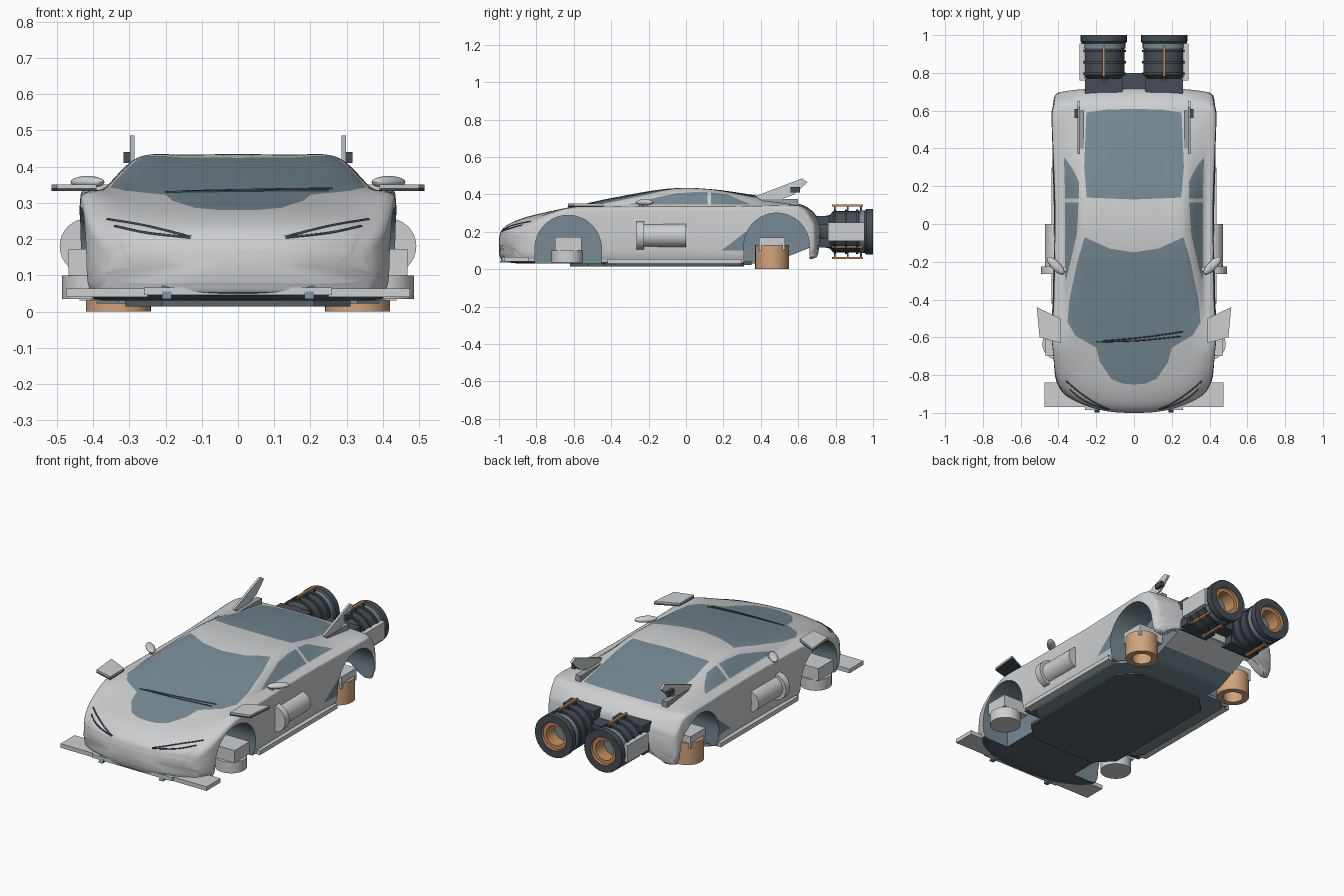
import bpy, bmesh, math
from mathutils import Vector, Matrix
from mathutils.bvhtree import BVHTree

old = bpy.data.objects.get("Cube")
if old:
    bpy.data.objects.remove(old, do_unlink=True)


def colour(name, *rgb):
    mat = bpy.data.materials.new(name)
    mat.use_nodes = True
    mat.diffuse_color = (*rgb, 1)
    mat.node_tree.nodes["Principled BSDF"].inputs["Base Color"].default_value = (*rgb, 1)
    return mat


silver = colour("silver paint", .61, .625, .64)
glass = colour("blue grey glass", .185, .255, .295)
dark = colour("dark metal", .062, .075, .092)
slate = colour("slate floor", .1, .125, .145)
tan = colour("tan copper", .64, .37, .205)
copper = colour("deep copper", .55, .27, .11)
steel = colour("steel grey", .33, .36, .38)


def finish(name, bm, mats, mirror=False, smooth=True):
    """Turn a bmesh in world coordinates into an object."""
    bmesh.ops.recalc_face_normals(bm, faces=bm.faces)
    mesh = bpy.data.meshes.new(name)
    bm.to_mesh(mesh)
    bm.free()
    obj = bpy.data.objects.new(name, mesh)
    bpy.context.collection.objects.link(obj)
    for mat in mats:
        mesh.materials.append(mat)
    if mirror:
        obj.modifiers.new("mirror", 'MIRROR')
    if smooth:
        shade(obj)
    return obj


def activate(obj):
    bpy.ops.object.select_all(action='DESELECT')
    obj.select_set(True)
    bpy.context.view_layer.objects.active = obj


def shade(obj):
    activate(obj)
    bpy.ops.object.shade_smooth_by_angle(angle=math.radians(35))


def box(name, mat, xs, ys, zs, mirror=True):
    bm = bmesh.new()
    spans = (xs, ys, zs)
    centre = Vector([(a + b) / 2 for a, b in spans])
    size = Matrix.Diagonal([b - a for a, b in spans]).to_4x4()
    bmesh.ops.create_cube(bm, size=1, matrix=Matrix.Translation(centre) @ size)
    return finish(name, bm, [mat], mirror, False)


def prism(name, mats, points, axis, low, high, mirror=True):
    """Extrude a flat outline along the x or z axis."""
    bm = bmesh.new()
    place = (lambda a, b, h: (h, a, b)) if axis == 'x' else (lambda a, b, h: (a, b, h))
    ends = [[bm.verts.new(place(a, b, h)) for a, b in points] for h in (low, high)]
    for ring in ends:
        bm.faces.new(ring)
    for i in range(len(points)):
        bm.faces.new((ends[0][i - 1], ends[0][i], ends[1][i], ends[1][i - 1]))
    return finish(name, bm, mats, mirror, False)


def lathe(name, mat, profile, centre, axis, sides=32):
    """Spin (radius, height) pairs around the y or z axis, mirrored in x."""
    bm = bmesh.new()
    rings = []
    for r, h in profile:
        ring = []
        for k in range(sides):
            a = math.tau * k / sides
            u, v = r * math.cos(a), r * math.sin(a)
            ring.append(bm.verts.new(Vector(centre) + Vector((u, h, v) if axis == 'y' else (u, v, h))))
        rings.append(ring)
    for low, high in zip(rings, rings[1:]):
        for k in range(sides):
            bm.faces.new((low[k - 1], low[k], high[k], high[k - 1]))
    bmesh.ops.remove_doubles(bm, verts=bm.verts, dist=1e-5)
    return finish(name, bm, [mat], True)


def spline(points, steps):
    """Smooth curve through points of any dimension."""
    p = [Vector(q) for q in points]
    p = [p[0] * 2 - p[1]] + p + [p[-1] * 2 - p[-2]]
    out = []
    for a, b, c, d in zip(p, p[1:], p[2:], p[3:]):
        for k in range(steps):
            t = k / steps
            out.append((b * 2 + (c - a) * t + (a * 2 - b * 5 + c * 4 - d) * t ** 2
                        + (b * 3 - a - c * 3 + d) * t ** 3) * .5)
    return out + [p[-2]]


def clamp(t):
    return max(0, min(1, t))


# Body stations: y, half width, floor, shoulder, roof half width, roof edge, roof centre
stations = spline([
    (-1, .36, .08, .15, .3, .165, .17), (-.985, .385, .05, .19, .3, .205, .21),
    (-.94, .41, .035, .225, .3, .24, .245), (-.85, .425, .03, .265, .28, .275, .28),
    (-.7, .435, .03, .31, .29, .312, .315), (-.58, .44, .03, .325, .31, .335, .34),
    (-.4, .43, .03, .33, .318, .365, .38), (-.1, .425, .03, .333, .277, .42, .43),
    (.13, .425, .03, .333, .274, .42, .428), (.4, .435, .03, .335, .265, .375, .39),
    (.58, .44, .04, .335, .26, .345, .355), (.65, .43, .05, .318, .25, .326, .33),
    (.705, .42, .06, .25, .25, .27, .275), (.718, .4, .08, .2, .25, .215, .22)], 12)


def section(station, closed=False):
    """One ring of the shell; a closed ring folds onto its middle line."""
    y, w, floor, shoulder, rw, edge, top = station
    half = spline([(0, floor), (.85 * w, floor), (.97 * w, floor + .025),
                   (w, floor + .4 * (shoulder - floor)), (.99 * w, shoulder - .03),
                   (.965 * w, shoulder), (.87 * w, shoulder + .008), (rw, edge),
                   (rw / 2, edge + .75 * (top - edge)), (0, top)], 6)
    if closed:
        n = len(half) - 1
        half = [Vector((w * math.sin(math.pi * i / n), (floor + top) / 2)) for i in range(n + 1)]
    ring = [(p.x, p.y) for p in half] + [(-p.x, p.y) for p in half[-2:0:-1]]
    out = []
    for x, z in ring:
        u = abs(x) / .43
        bend = .14 * u ** 2.5 * clamp((-.6 - y) / .4) - .03 * u ** 4 * clamp((y - .5) / .2)
        diffuser = .03 + .1 * clamp((y - .45) / .25) * clamp((.36 - abs(x)) / .08)
        out.append((x, y + bend, max(z, diffuser)))
    return out


# Glass outlines: half plans in (x, y), side shapes in (y, z)
plans = [
    [(0, -.15), (.13, -.13), (.262, -.07), (.3, -.2), (.342, -.4), (.352, -.52), (.31, -.59),
     (.2, -.655), (.18, -.73), (.12, -.82), (.06, -.845), (0, -.85)],
    [(0, .13), (.25, .14), (.264, .3), (.252, .59), (.15, .605), (0, .61)]]
sides = [
    [(-.31, .345), (-.2, .373), (-.06, .405), (.04, .412), (.115, .412), (.115, .345)],
    [(.135, .345), (.135, .411), (.22, .4), (.35, .345)],
    [(.19, .1), (.32, .2), (.36, .2), (.36, .1)]]


def score(bm, a, b, along):
    """Cut the shell along one outline edge, swept along an axis."""
    a, b, along = Vector(a), Vector(b), Vector(along)
    low = [min(p, q) - .04 for p, q in zip(a, b)]
    high = [max(p, q) + .04 for p, q in zip(a, b)]
    geom = set()
    for f in bm.faces:
        c = f.calc_center_median()
        if (abs(c.x) > .2 if along.x else c.z > .2) and all(
                along[k] or low[k] < c[k] < high[k] for k in range(3)):
            geom.update((f, *f.edges, *f.verts))
    bmesh.ops.bisect_plane(bm, geom=list(geom), dist=1e-5, plane_co=a, plane_no=(b - a).cross(along))


def inside(u, v, outline):
    hit = False
    for (a, b), (c, d) in zip(outline, outline[1:] + outline[:1]):
        if (b > v) != (d > v) and u < a + (c - a) * (v - b) / (d - b):
            hit = not hit
    return hit


def paint(c, n):
    """Pick the body colour of a face: silver, glass or slate."""
    x, y, z = abs(c.x), c.y, c.z
    if n.z < -.6 and z < .14:
        return 2 if y < .3 else int(y < .56)
    if z > .2 and n.z > 0 and any(inside(x, y, o) for o in plans):
        return 1
    return int(x > .26 and any(inside(y, z, o) for o in sides))


bm = bmesh.new()
sections = [section(stations[0], True)] + [section(s) for s in stations] + [section(stations[-1], True)]
rings = [[bm.verts.new(co) for co in ring] for ring in sections]
for a, b in zip(rings, rings[1:]):
    for i in range(len(a)):
        bm.faces.new((a[i - 1], a[i], b[i], b[i - 1]))
bmesh.ops.remove_doubles(bm, verts=rings[0] + rings[-1], dist=1e-5)
bmesh.ops.recalc_face_normals(bm, faces=bm.faces)
surface = BVHTree.FromBMesh(bm)
for outline in plans:
    for (a, b), (c, d) in zip(outline, outline[1:]):
        for s in (-1, 1):
            score(bm, (s * a, b, 0), (s * c, d, 0), (0, 0, 1))
for outline in sides:
    for (a, b), (c, d) in zip(outline, outline[1:] + outline[:1]):
        score(bm, (0, a, b), (0, c, d), (1, 0, 0))
bm.normal_update()
for face in bm.faces:
    face.material_index = paint(face.calc_center_median(), face.normal)
body = finish("body_shell", bm, [silver, glass, slate], smooth=False)

# Wheel arches cut from the shell
for y, z, r in ((-.63, .11, .178), (.485, .125, .175)):
    arch = [(y + r * math.cos(math.pi * k / 24), z + r * math.sin(math.pi * k / 24)) for k in range(25)]
    arch += [(y - r, -.1), (y + r, -.1)]
    for low, high in ((.24, .6), (-.6, -.24)):
        cutter = prism("arch_cutter", [silver, glass, slate], arch, 'x', low, high, False)
        cutter.hide_render = True
        for p in cutter.data.polygons:
            p.material_index = 1
        cut = body.modifiers.new("arch", 'BOOLEAN')
        cut.operation, cut.solver, cut.object = 'DIFFERENCE', 'EXACT', cutter
        activate(body)
        bpy.ops.object.modifier_apply(modifier=cut.name)
        bpy.data.objects.remove(cutter, do_unlink=True)
shade(body)


def streak(name, points, origin, direction, mirror):
    """Thin dark line laid on the body."""
    hits = [surface.ray_cast(origin(a, b), Vector(direction))[0] for a, b in spline(points, 6)]
    curve = bpy.data.curves.new(name, 'CURVE')
    curve.dimensions, curve.bevel_depth = '3D', .0035
    line = curve.splines.new('POLY')
    line.points.add(len(hits) - 1)
    for point, hit in zip(line.points, hits):
        point.co = (*hit, 1)
    curve.materials.append(dark)
    obj = bpy.data.objects.new(name, curve)
    bpy.context.collection.objects.link(obj)
    if mirror:
        obj.modifiers.new("mirror", 'MIRROR')


# Headlight slits and wipers
for name, slit in (("headlight_upper", [(.13, .206), (.25, .236), (.36, .255)]),
                   ("headlight_lower", [(.13, .204), (.25, .217), (.34, .236)])):
    streak(name, slit, lambda a, b: Vector((a, -2, b)), (0, 1, 0), True)
for name, blade in (("wiper_arm", [(-.17, -.62), (.05, -.6), (.26, -.57)]),
                    ("wiper_blade", [(-.2, -.625), (.03, -.617), (.25, -.595)])):
    streak(name, blade, lambda a, b: Vector((a, b, 1)), (0, 0, -1), False)


# Underbody panels, skirts and front splitter
def floor_outline(x, y0, y1, c):
    return [(-x, y0 + c), (-x + c, y0), (x - c, y0), (x, y0 + c),
            (x, y1 - c), (x - c, y1), (-x + c, y1), (-x, y1 - c)]


prism("floor_frame", [glass], floor_outline(.39, -.44, .35, .06), 'z', .022, .04, False)
prism("floor_panel", [slate], floor_outline(.31, -.62, .31, .1), 'z', .014, .03, False)
box("side_skirt", silver, (.39, .437), (-.42, .3), (.03, .055))
box("splitter", silver, (.25, .475), (-.97, -.84), (.04, .064))
box("splitter_bridge", silver, (-.26, .26), (-.985, -.88), (.045, .066), False)
prism("splitter_fin", [glass], [(-.998, .035), (-.9, .035), (-.9, .085), (-.965, .085)], 'x', .183, .21)

# Folded wheel thrusters
lathe("front_thruster", silver, [(0, 0), (.085, 0), (.085, .065), (0, .065)], (.4, -.635, .035), 'z')
box("front_thruster_mount", silver, (.3, .468), (-.7, -.56), (.1, .172))
lathe("rear_thruster", tan, [(0, .07), (.055, .07), (.055, 0), (.09, 0), (.09, .13), (0, .13)],
      (.33, .46, 0), 'z')
box("rear_thruster_mount", silver, (.24, .4), (.39, .53), (.1, .17))

# Side pods
lathe("side_pod", silver, [(0, -.24), (.062, -.24), (.062, 0), (0, 0)], (.41, 0, .18), 'y')
lathe("side_pod_collar", silver, [(0, -.265), (.077, -.265), (.077, -.225), (0, -.225)], (.415, 0, .18), 'y')

# Winglets, mirrors and tail fins
winglet = [(.39, -.63), (.5, -.6), (.515, -.44), (.39, -.5)]
prism("winglet", [silver], winglet, 'z', .341, .35)
prism("winglet_base", [dark], winglet, 'z', .332, .341)
bm = bmesh.new()
turn = Matrix.Translation((.415, -.22, .357)) @ Matrix.Rotation(math.radians(45), 4, 'Z')
bmesh.ops.create_uvsphere(bm, u_segments=20, v_segments=10, radius=1,
                          matrix=turn @ Matrix.Diagonal((.062, .024, .017, 1)))
finish("mirror_housing", bm, [silver], True)
box("mirror_stalk", silver, (.35, .4), (-.25, -.23), (.335, .35))
prism("tail_fin", [silver], [(.37, .39), (.62, .485), (.65, .465), (.58, .4), (.5, .37), (.4, .37)],
      'x', .285, .298)
box("tail_fin_base", steel, (.265, .3), (.4, .6), (.335, .375))
box("tail_fin_actuator", dark, (.296, .316), (.56, .61), (.41, .44))

# Rear engines with nozzle, bands, rods and side plates
hub = (.16, 0, .2)
lathe("engine_casing", dark, [(0, .7), (.075, .7), (.09, .77), (.11, .785), (.11, .95),
                              (.122, .965), (.122, 1), (.08, 1)], hub, 'y')
lathe("engine_nozzle", copper, [(.08, 1), (.078, .985), (.058, .985), (.055, .9)], hub, 'y')
lathe("engine_core", glass, [(.056, .91), (0, .91)], hub, 'y')
for y in (.79, .85, .91):
    lathe("engine_rib", dark, [(.1, y), (.118, y), (.118, y + .012), (.1, y + .012)], hub, 'y')
lathe("engine_band", glass, [(.1, .93), (.114, .93), (.114, .955), (.1, .955)], hub, 'y')
box("engine_side_strip", copper, (.228, .246), (.78, .945), (.112, .124))
box("engine_bridge", dark, (-.08, .08), (.69, .8), (.17, .23), False)
for s in (-1, 1):
    z = .2 + s * .14
    box("engine_rod", copper, (.153, .167), (.78, .945), (z - .005, z + .005))
    for y in (.79, .86, .93):
        box("engine_peg", dark, (.155, .165), (y, y + .01), (min(z, .2 + s * .1), max(z, .2 + s * .1)))
    box("engine_flange", dark, (.06, .26), (.69, .77), (.175 + s * .06, .225 + s * .06))
box("engine_side_plate", silver, (.26, .288), (.76, .955), (.15, .25))
